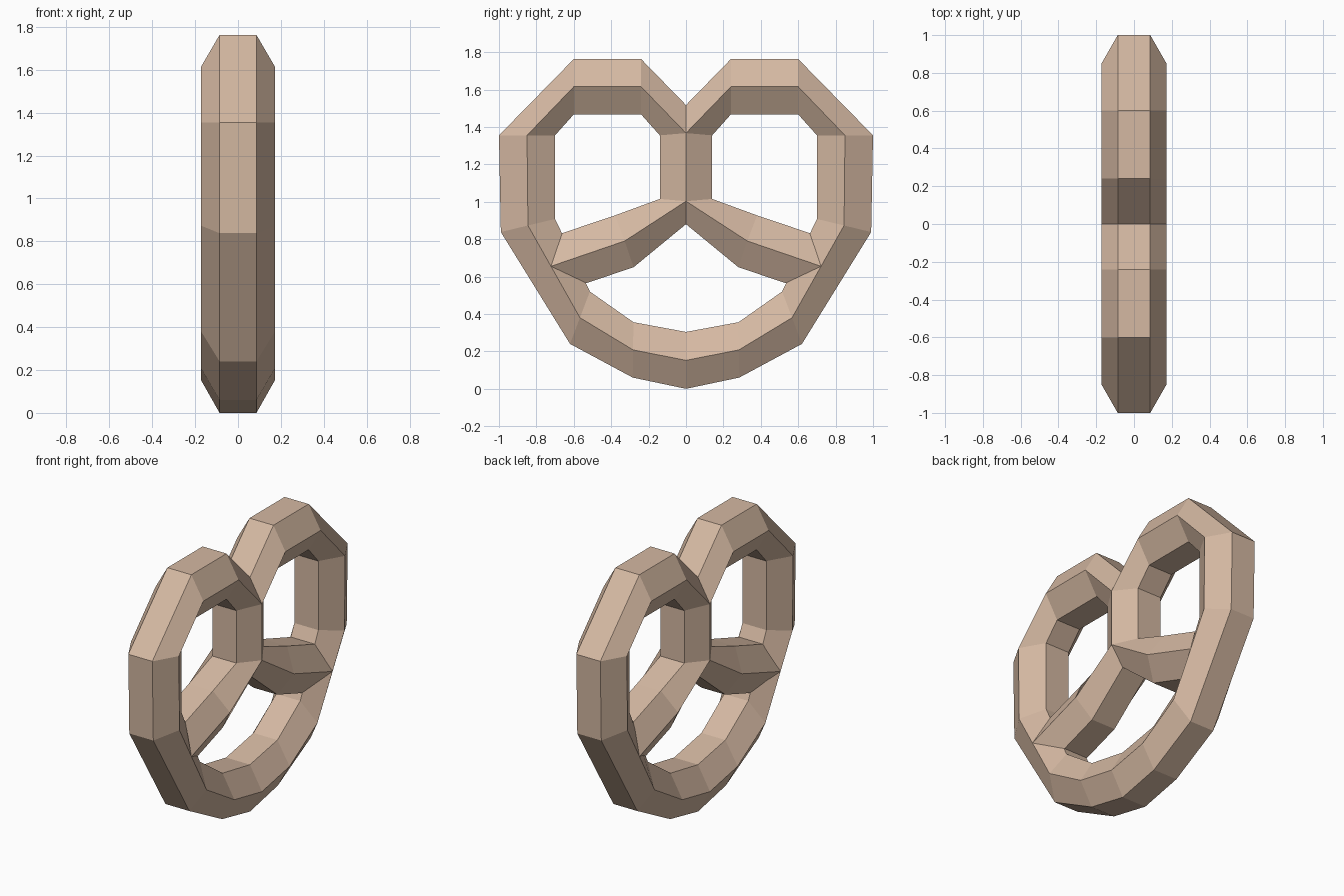
import bpy

HALF_FLAT = 0.086    # half width of the flat outer and inner bands
HALF_WIDTH = 0.172   # half width at the side ridges

cube = bpy.data.objects.get("Cube")
if cube:
    bpy.data.objects.remove(cube, do_unlink=True)

dough = bpy.data.materials.new("baked_dough")
dough.use_nodes = True
colour = (0.66, 0.48, 0.36, 1.0)
dough.diffuse_color = colour
dough.node_tree.nodes["Principled BSDF"].inputs["Base Color"].default_value = colour


def section(ridge, outer, inner=None):
    """Six-sided dough section; the inner band mirrors the outer by default."""
    if inner is None:
        inner = (2 * ridge[0] - outer[0], 2 * ridge[1] - outer[1])
    side = [(HALF_FLAT, *outer), (HALF_WIDTH, *ridge), (HALF_FLAT, *inner)]
    return side + [(-x, y, z) for x, y, z in reversed(side)]


def loft(name, sections, closed=True):
    """Skin a row of sections, then mirror the half to the other side."""
    count = len(sections[0])
    verts = [point for ring in sections for point in ring]
    faces = []
    for row in range(len(sections) - 1):
        for i in range(count if closed else count - 1):
            a, b = row * count + i, row * count + (i + 1) % count
            faces.append((a, b, b + count, a + count))
    mesh = bpy.data.meshes.new(name)
    mesh.from_pydata(verts, [], faces)
    mesh.materials.append(dough)
    obj = bpy.data.objects.new(name, mesh)
    bpy.context.collection.objects.link(obj)
    mirror = obj.modifiers.new("Mirror", "MIRROR")
    mirror.use_axis = (False, True, False)
    mirror.use_clip = True
    return obj


# Outer loop, from the notch at the top round to the bottom centre
notch = section((0, 1.367), (0, 1.517), (0.14, 1.355))
loft("outer_loop", [
    notch,
    section((0.24, 1.615), (0.24, 1.763)),
    section((0.60, 1.615), (0.60, 1.763)),
    section((0.85, 1.355), (1.0, 1.355)),
    section((0.845, 0.873), (0.99, 0.838)),
    section((0.567, 0.38), (0.62, 0.24)),
    section((0.283, 0.208), (0.285, 0.06)),
    section((0, 0.152), (0, 0)),
])

# Crossed arms, from the centre out to the sides of the loop
crossing = section((0, 1.003), (0.14, 1.015), (0, 0.88))
loft("crossed_arms", [
    crossing,
    section((0.328, 0.79), (0.38, 0.927), (0.28, 0.65)),
    section((0.722, 0.655), (0.662, 0.832), (0.532, 0.565)),
])

# Upright twist between the notch and the crossing
stem_foot = [crossing[i] for i in (1, 0, 5, 4)]
loft("centre_twist", [stem_foot, notch[1:5]], closed=False)
